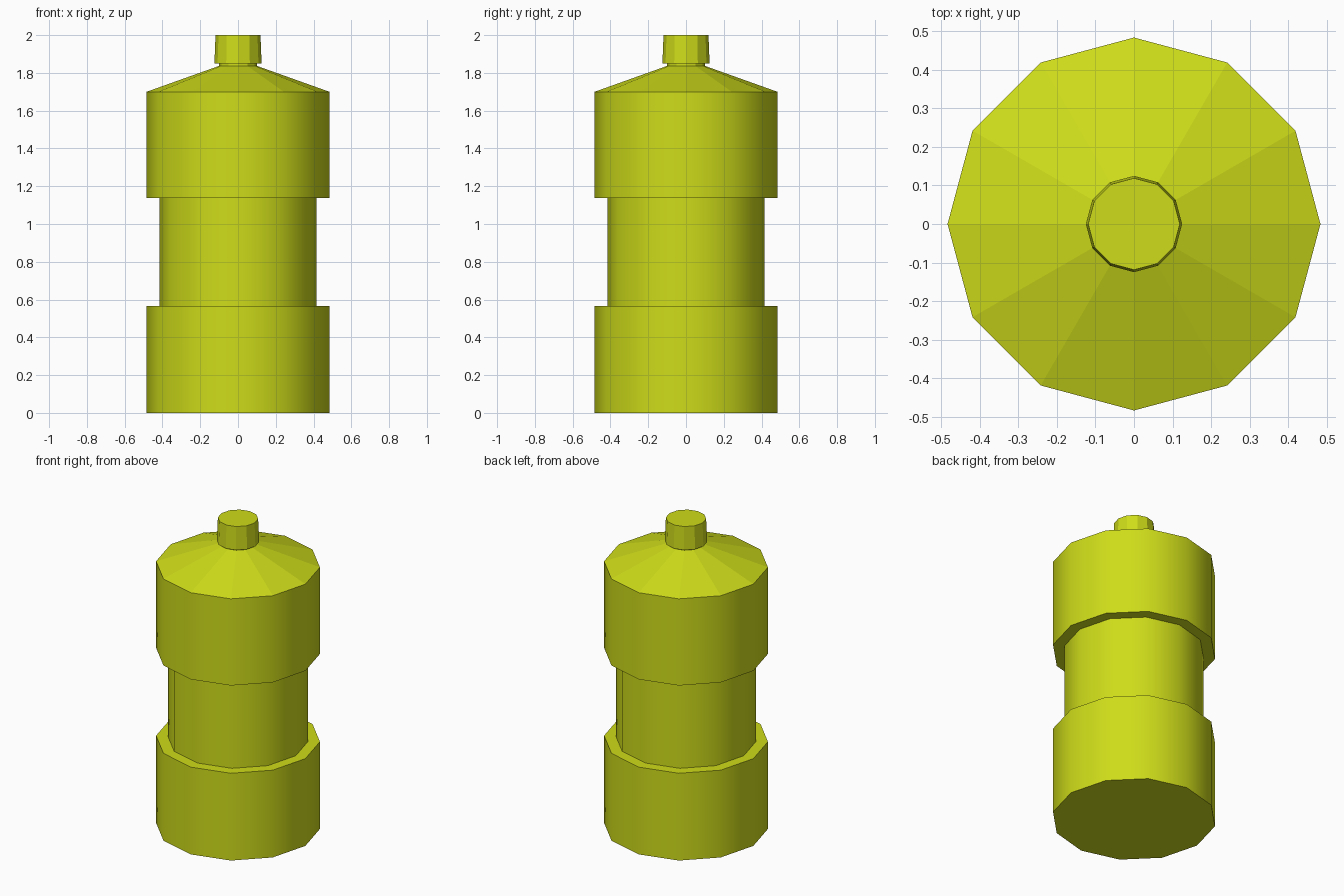
import bpy, bmesh
from math import cos, sin, tau, radians

if "Cube" in bpy.data.objects:
    bpy.data.objects.remove(bpy.data.objects["Cube"])

SIDES = 12

paint = bpy.data.materials.new("yellow_green")
paint.diffuse_color = (0.62, 0.72, 0.01, 1)
paint.use_nodes = True
paint.node_tree.nodes["Principled BSDF"].inputs["Base Color"].default_value = paint.diffuse_color


def lathe(name, profile, smooth=False, cap_bottom=False, cap_top=False):
    """Spin (radius, height) points into a 12-sided shell."""
    bm = bmesh.new()
    rings = [[bm.verts.new((r * cos(tau * i / SIDES), r * sin(tau * i / SIDES), z))
              for i in range(SIDES)] for r, z in profile]
    for low, high in zip(rings, rings[1:]):
        for i in range(SIDES):
            j = (i + 1) % SIDES
            bm.faces.new((low[i], low[j], high[j], high[i]))
    if cap_bottom:
        bm.faces.new(rings[0][::-1])
    if cap_top:
        bm.faces.new(rings[-1])
    mesh = bpy.data.meshes.new(name)
    bm.to_mesh(mesh)
    bm.free()
    mesh.materials.append(paint)
    obj = bpy.data.objects.new(name, mesh)
    bpy.context.collection.objects.link(obj)
    if smooth:
        bpy.ops.object.select_all(action='DESELECT')
        obj.select_set(True)
        bpy.context.view_layer.objects.active = obj
        bpy.ops.object.shade_smooth_by_angle(angle=radians(35))
    return obj


# Bottle body with recessed waist
lathe("body", [(0.484, 0), (0.484, 0.567), (0.415, 0.567), (0.415, 1.137),
               (0.484, 1.137), (0.484, 1.70)], smooth=True, cap_bottom=True)

# Sloping shoulder and short neck
lathe("shoulder", [(0.484, 1.70), (0.10, 1.837), (0.10, 1.85)])

# Slightly tapered screw cap
lathe("cap", [(0.10, 1.85), (0.125, 1.85), (0.119, 2.0)], cap_top=True)
